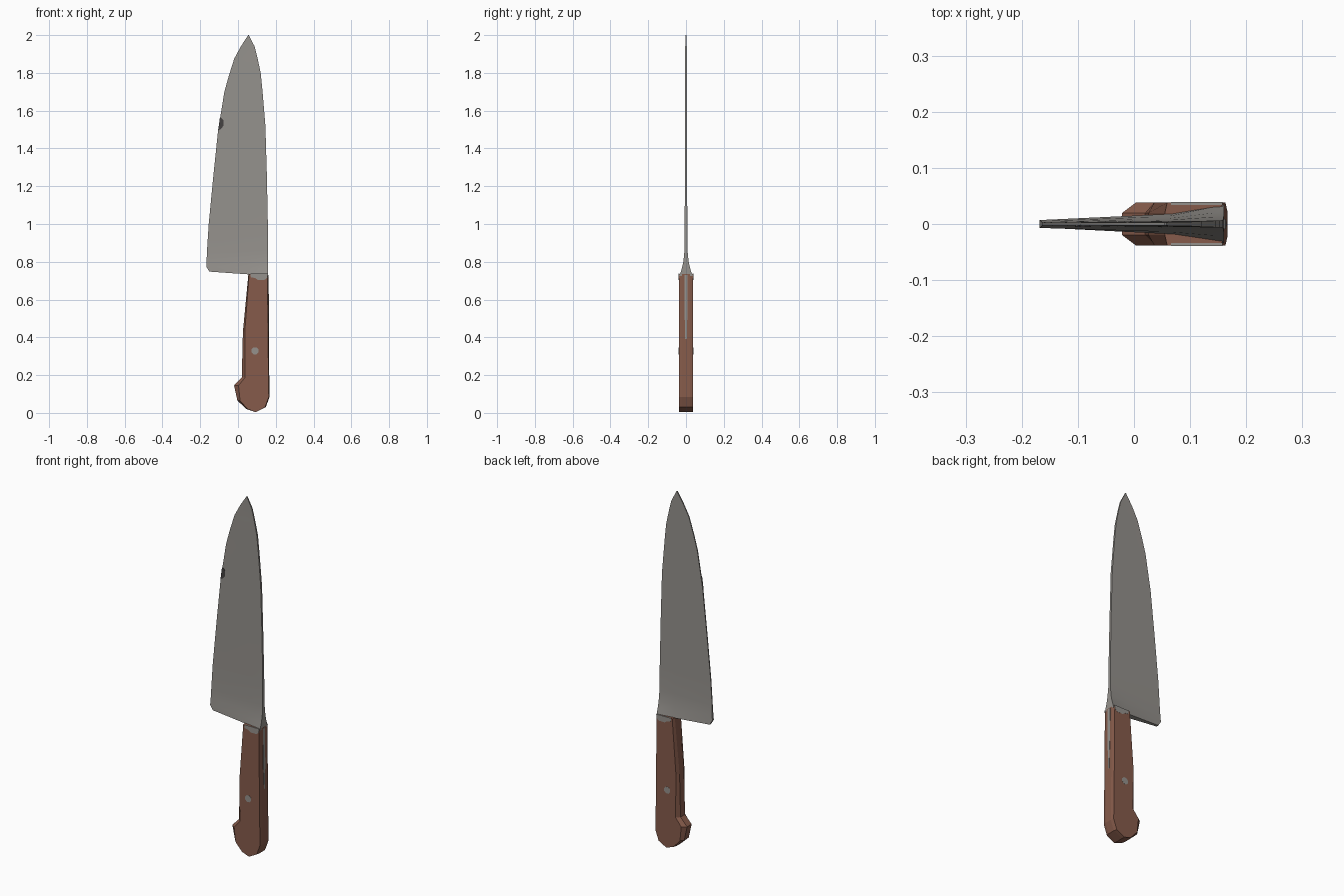
import bpy, bmesh, math


def material(name, rgb):
    m = bpy.data.materials.new(name)
    m.diffuse_color = (*rgb, 1)
    return m


STEEL = material("steel", (0.30, 0.285, 0.265))
WOOD = material("brown wood", (0.24, 0.105, 0.07))
DARK = material("dark grey", (0.06, 0.055, 0.055))


def loft(name, rings, mat, smooth=None):
    """Join equal-length closed rings of points and cap both ends."""
    bm = bmesh.new()
    vs = [[bm.verts.new(p) for p in r] for r in rings]
    n = len(vs[0])
    for a, b in zip(vs, vs[1:]):
        for i in range(n):
            j = (i + 1) % n
            bm.faces.new((a[i], a[j], b[j], b[i]))
    bm.faces.new(vs[0])
    bm.faces.new(vs[-1][::-1])
    bmesh.ops.recalc_face_normals(bm, faces=bm.faces)
    me = bpy.data.meshes.new(name)
    bm.to_mesh(me)
    bm.free()
    me.materials.append(mat)
    ob = bpy.data.objects.new(name, me)
    bpy.context.collection.objects.link(ob)
    if smooth:
        bpy.ops.object.select_all(action='DESELECT')
        ob.select_set(True)
        bpy.context.view_layer.objects.active = ob
        bpy.ops.object.shade_smooth_by_angle(angle=math.radians(smooth))
    return ob


def plate(name, outline, y0, y1, mat):
    """Extrude an x/z outline between two y values."""
    return loft(name, [[(x, y, z) for x, z in outline] for y in (y0, y1)], mat)


# Blade: cutting edge x, z; spine x, z; half thickness at edge, middle, spine
rows = [
    (-0.152, 0.748, 0.160, 0.726, 0.007, 0.018, 0.034),
    (-0.168, 0.775, 0.160, 0.765, 0.007, 0.014, 0.022),
    (-0.166, 0.810, 0.160, 0.800, 0.005, 0.010, 0.014),
    (-0.164, 0.860, 0.159, 0.860, 0.003, 0.007, 0.008),
    (-0.155, 1.000, 0.158, 1.000, 0.003, 0.006, 0.007),
    (-0.131, 1.250, 0.153, 1.250, 0.003, 0.005, 0.006),
    (-0.105, 1.500, 0.145, 1.520, 0.003, 0.005, 0.006),
    (-0.072, 1.700, 0.130, 1.700, 0.003, 0.004, 0.005),
    (-0.050, 1.780, 0.120, 1.800, 0.003, 0.004, 0.005),
    (-0.020, 1.875, 0.103, 1.880, 0.003, 0.004, 0.004),
    (0.015, 1.940, 0.088, 1.940, 0.003, 0.003, 0.004),
    (0.054, 2.000, 0.057, 2.000, 0.003, 0.003, 0.003),
]
rings = []
for xe, ze, xs, zs, he, hm, hs in rows:
    xm, zm = xe + (xs - xe) * 0.7, ze + (zs - ze) * 0.7
    side = [(xe, he, ze), (xm, hm, zm), (xs, hs, zs)]
    rings.append([(x, -y, z) for x, y, z in side] + side[::-1])
loft("blade", rings, STEEL, 25)

# Handle: x, z and the sideways inset of the outline at the two flat cheeks
outline = [
    (0.055, 0.735, 0.004), (0.160, 0.735, -0.004), (0.164, 0.300, -0.004),
    (0.167, 0.085, -0.004), (0.147, 0.030, -0.004), (0.095, 0.004, 0.0),
    (0.045, 0.020, 0.006), (-0.003, 0.065, 0.014), (-0.021, 0.145, 0.024),
    (0.020, 0.188, 0.018), (0.026, 0.430, 0.010),
]
layers = [(-0.038, 1), (-0.020, 0), (0.020, 0), (0.038, 1)]
rings = [[(x + d * (k if d > 0 else k * (abs(y) > 0.03)), y, z)
          for x, z, d in outline] for y, k in layers]
loft("handle", rings, WOOD)

# Steel collar patches and rivet heads on both cheeks
patch = [(0.066, 0.737), (0.158, 0.737), (0.155, 0.715),
         (0.140, 0.704), (0.105, 0.704), (0.090, 0.714), (0.068, 0.718)]
rivet = [(0.09 + 0.02 * math.cos(math.pi * (i + 0.5) / 4),
          0.328 + 0.02 * math.sin(math.pi * (i + 0.5) / 4)) for i in range(8)]
for side, s in (("front", -1), ("back", 1)):
    plate("collar_" + side, patch, s * 0.034, s * 0.0388, STEEL)
    plate("rivet_" + side, rivet, s * 0.034, s * 0.0388, STEEL)

# Tang strip along the back of the handle, narrowing downwards
loft("tang", [[(x, y, z) for x, y in ((0.155, -h), (0.155, h), (xo, h), (xo, -h))]
              for z, h, xo in ((0.39, 0.004, 0.1645), (0.49, 0.006, 0.1638),
                               (0.50, 0.008, 0.1638), (0.73, 0.009, 0.162))], STEEL)

# Dark spot near the cutting edge, front side only
spot = [(-0.105, 1.495), (-0.090, 1.503), (-0.077, 1.520), (-0.077, 1.550),
        (-0.088, 1.560), (-0.096, 1.562)]
plate("dark_spot", spot, -0.0055, -0.002, DARK)
